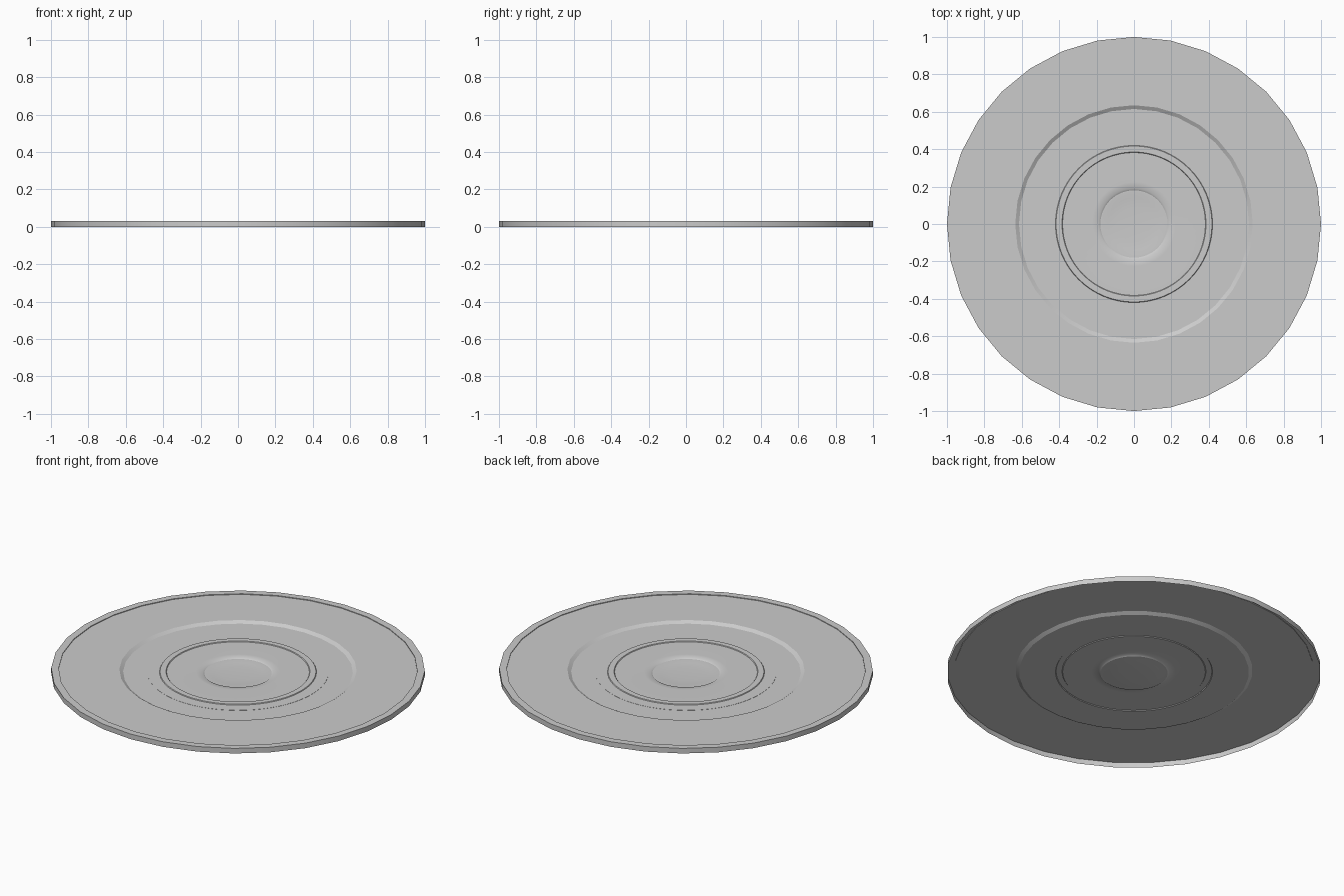
import bpy, bmesh, math

cube = bpy.data.objects.get("Cube")
if cube:
    bpy.data.objects.remove(cube, do_unlink=True)

grey = bpy.data.materials.new("satin grey")
grey.use_nodes = True
grey.diffuse_color = (0.6, 0.6, 0.6, 1)
grey.node_tree.nodes["Principled BSDF"].inputs["Base Color"].default_value = (0.6, 0.6, 0.6, 1)


def lathe(name, profile, sides):
    """Spin a (radius, height) profile about z as a single open sheet."""
    bm = bmesh.new()
    verts = [bm.verts.new((r, 0, z)) for r, z in profile]
    edges = [bm.edges.new(pair) for pair in zip(verts, verts[1:])]
    bmesh.ops.spin(bm, geom=verts + edges, cent=(0, 0, 0), axis=(0, 0, 1),
                   angle=math.tau, steps=sides, use_duplicate=False)
    bmesh.ops.remove_doubles(bm, verts=bm.verts, dist=0.00005)
    bmesh.ops.recalc_face_normals(bm, faces=bm.faces)
    # Open sheets face upward
    if sum(f.normal.z * f.calc_area() for f in bm.faces) < 0:
        bmesh.ops.reverse_faces(bm, faces=bm.faces)
    mesh = bpy.data.meshes.new(name)
    bm.to_mesh(mesh)
    bm.free()
    mesh.materials.append(grey)
    obj = bpy.data.objects.new(name, mesh)
    bpy.context.collection.objects.link(obj)
    bpy.ops.object.select_all(action="DESELECT")
    obj.select_set(True)
    bpy.context.view_layer.objects.active = obj
    bpy.ops.object.shade_smooth_by_angle(angle=math.radians(30))
    return obj


# Outer skirt, rim lip, flat brim and the sloped step down to the well
lathe("outer_plate", [(1, 0), (1, 0.03), (0.96, 0.03), (0.96, 0.026),
                      (0.635, 0.026), (0.615, 0.014), (0.475, 0.014)], 32)

# Inner disc with a raised ring and a shallow central dish
lathe("inner_disc", [(0.485, 0.014), (0.485, 0.015), (0.42, 0.015),
                     (0.417, 0.019), (0.385, 0.019), (0.382, 0.015),
                     (0.225, 0.015), (0.19, 0.014), (0.18, 0.008),
                     (0.17, 0.008), (0.14, 0.005), (0.09, 0.003),
                     (0, 0.002)], 64)
